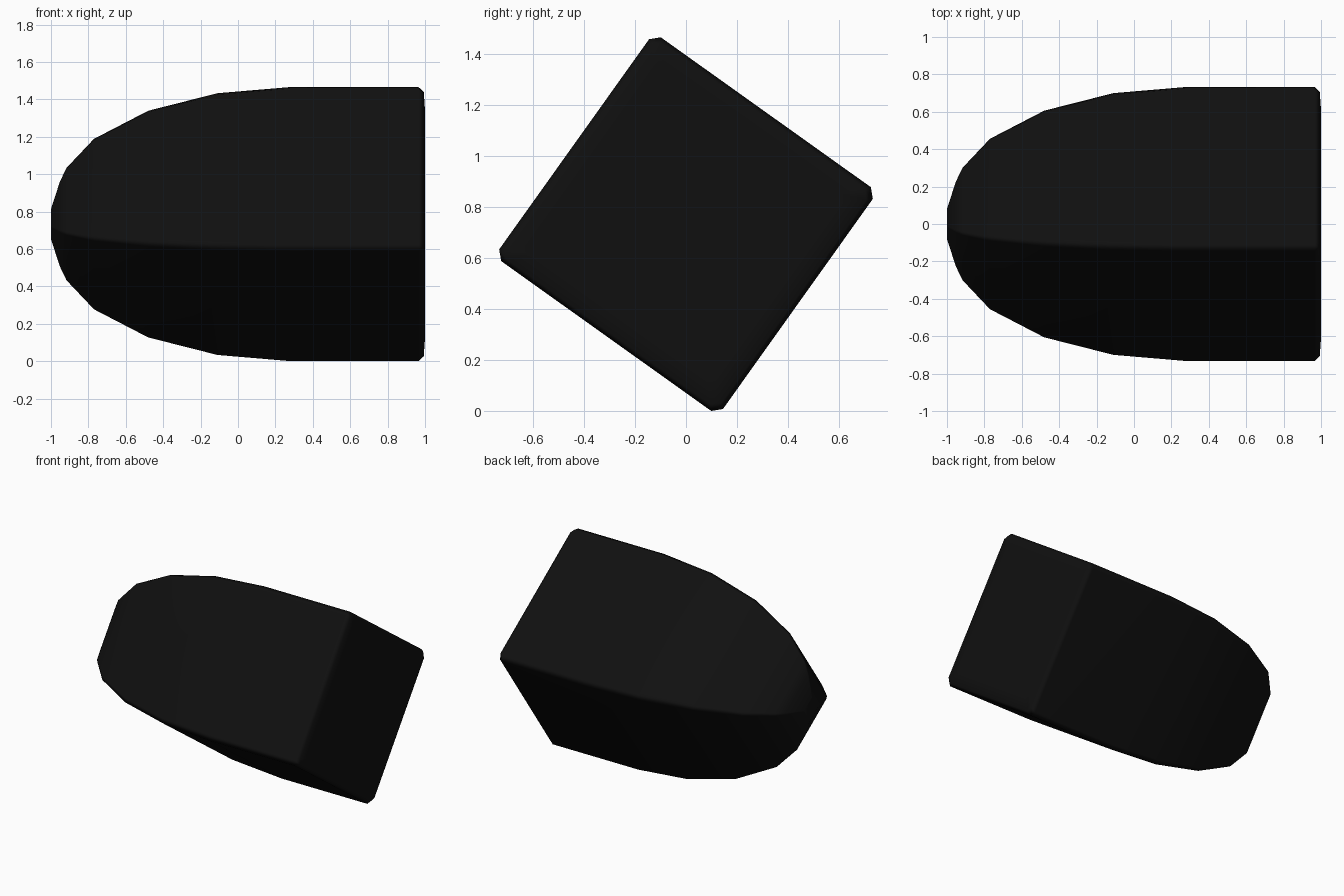
import bpy
import bmesh
import math

cube = bpy.data.objects.get("Cube")
if cube:
    bpy.data.objects.remove(cube, do_unlink=True)

# Material
mat = bpy.data.materials.new("matte black")
mat.use_nodes = True
black = (0.005, 0.005, 0.005, 1)
mat.diffuse_color = black
mat.node_tree.nodes["Principled BSDF"].inputs["Base Color"].default_value = black

HALF, FLAT = 0.539, 0.506      # half side and half of its flat part
TILT = math.radians(-35.5)     # roll about the long axis
CENTRE_Z = 0.733

# Stations along the length: x and section scale, blunt nose to flat back
stations = [(-1, 0.109), (-0.953, 0.307), (-0.917, 0.41), (-0.77, 0.622),
            (-0.48, 0.827), (-0.11, 0.955), (0.28, 1), (0.965, 1),
            (0.993, 0.965), (1, 0.83)]


def section(scale):
    """Chamfered square, rolled about the long axis."""
    corner = math.atan2(FLAT, HALF)
    radius = math.hypot(HALF, FLAT) * scale
    for quarter in range(4):
        for a in (corner, math.pi / 2 - corner):
            angle = quarter * math.pi / 2 + a + TILT
            yield radius * math.cos(angle), radius * math.sin(angle)


# Lofted body
bm = bmesh.new()
rings = [[bm.verts.new((x, y, z + CENTRE_Z)) for y, z in section(s)]
         for x, s in stations]
for a, b in zip(rings, rings[1:]):
    for i in range(len(a)):
        j = (i + 1) % len(a)
        bm.faces.new((a[i], a[j], b[j], b[i]))
bm.faces.new(rings[0])
bm.faces.new(rings[-1])
bmesh.ops.recalc_face_normals(bm, faces=bm.faces)

mesh = bpy.data.meshes.new("tapered_body")
bm.to_mesh(mesh)
bm.free()
mesh.materials.append(mat)
body = bpy.data.objects.new("tapered_body", mesh)
bpy.context.collection.objects.link(body)

# Smooth shading that keeps the broad sides flat
for face in mesh.polygons:
    face.use_smooth = True
body.modifiers.new("Weighted Normals", 'WEIGHTED_NORMAL')
